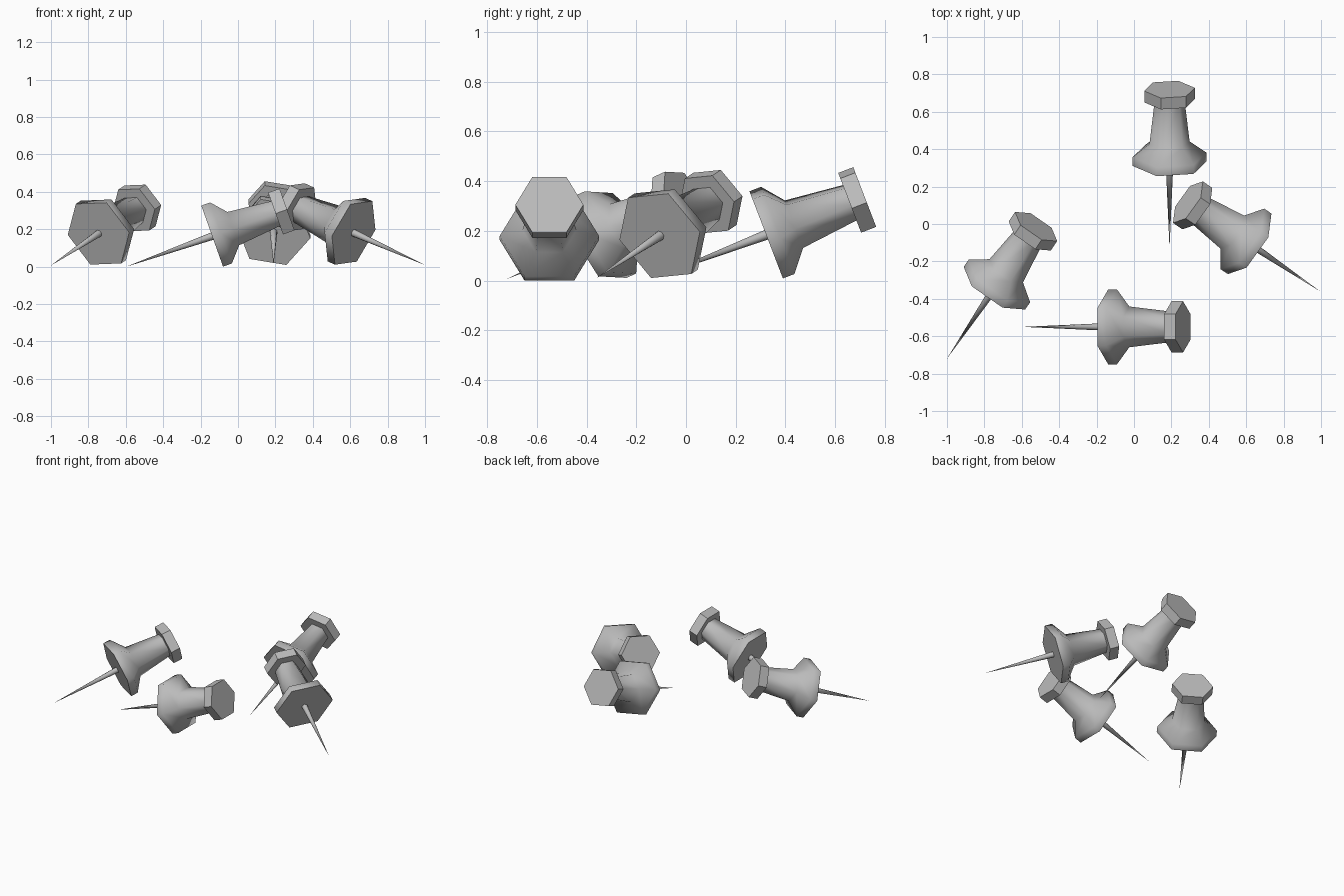
import bpy
import bmesh
import math
from mathutils import Matrix

cube = bpy.data.objects.get("Cube")
if cube:
    bpy.data.objects.remove(cube, do_unlink=True)

grey = bpy.data.materials.new("plain_grey")
grey.use_nodes = True
colour = (0.5, 0.5, 0.5, 1)
grey.diffuse_color = colour
grey.node_tree.nodes["Principled BSDF"].inputs["Base Color"].default_value = colour


def lathe(name, profile, sides, smooth, matrix):
    """Turn (distance, radius) points about the local x axis; ends are capped."""
    bm = bmesh.new()
    rings = []
    for x, r in profile:
        if r == 0:
            rings.append([bm.verts.new((x, 0, 0))] * sides)
            continue
        angles = [math.tau * i / sides for i in range(sides)]
        rings.append([bm.verts.new((x, r * math.cos(a), r * math.sin(a))) for a in angles])
    for a, b in zip(rings, rings[1:]):
        for i in range(sides):
            j = (i + 1) % sides
            quad = list(dict.fromkeys((a[i], a[j], b[j], b[i])))
            bm.faces.new(quad).smooth = smooth
    for ring in (rings[0], rings[-1]):
        if ring[0] is not ring[1]:
            end = bm.faces.new(ring)
            for edge in end.edges:
                edge.smooth = False
    bmesh.ops.recalc_face_normals(bm, faces=bm.faces)
    mesh = bpy.data.meshes.new(name)
    bm.to_mesh(mesh)
    bm.free()
    mesh.materials.append(grey)
    obj = bpy.data.objects.new(name, mesh)
    obj.matrix_world = matrix
    bpy.context.collection.objects.link(obj)


NEEDLE = 0.485  # tip to flange face


def push_pin(name, tip, heading, tilt, roll):
    matrix = (Matrix.Translation(tip)
              @ Matrix.Rotation(math.radians(heading), 4, 'Z')
              @ Matrix.Rotation(math.radians(-tilt), 4, 'Y')
              @ Matrix.Rotation(math.radians(roll), 4, 'X'))
    # needle
    lathe(name + "_needle", [(0, 0), (NEEDLE + 0.01, 0.021)], 8, True, matrix)
    # flange, chamfer and tapering grip
    body = [(0, 0.2), (0.05, 0.2), (0.12, 0.109), (0.37, 0.08)]
    lathe(name + "_grip", [(NEEDLE + x, r) for x, r in body], 6, True, matrix)
    # end cap
    cap = [(0.36, 0.137), (0.425, 0.137)]
    lathe(name + "_cap", [(NEEDLE + x, r) for x, r in cap], 6, False, matrix)


push_pin("left_pin", (0.995, -0.36, 0.01), 146, 20.5, -5)
push_pin("right_pin", (-1, -0.72, 0.006), 56, 20.5, -2)
push_pin("front_pin", (-0.595, -0.55, 0), 0, 19.6, 0)
push_pin("back_pin", (0.19, -0.13, 0.01), 90, 21, 10)
